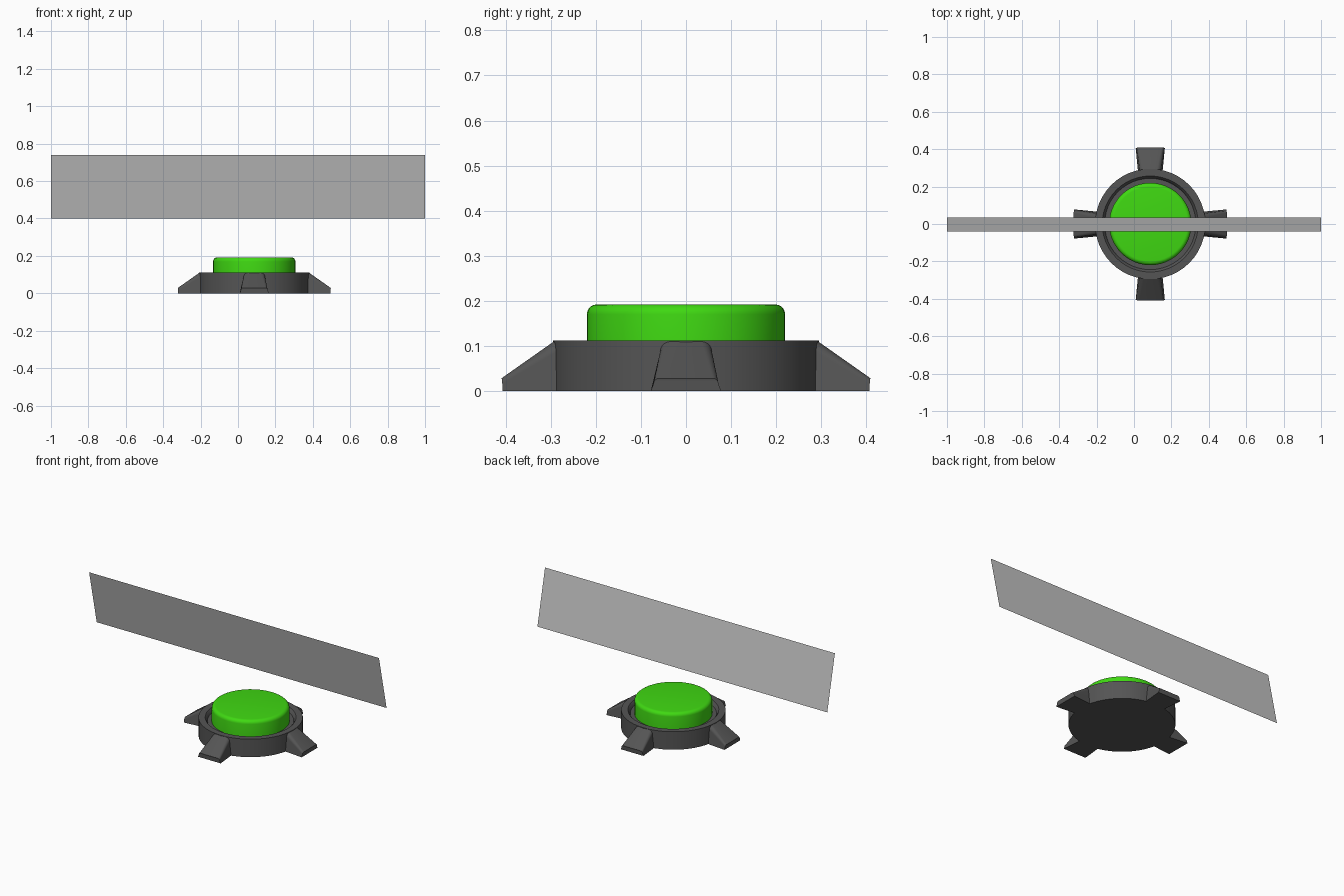
import bpy, bmesh, math

if "Cube" in bpy.data.objects:
    bpy.data.objects.remove(bpy.data.objects["Cube"])

CX = 0.087  # centre of the button assembly


def material(name, rgb):
    m = bpy.data.materials.new(name)
    m.diffuse_color = (*rgb, 1)
    m.use_nodes = True
    m.node_tree.nodes["Principled BSDF"].inputs["Base Color"].default_value = m.diffuse_color
    return m


DARK = material("dark grey", (0.09, 0.09, 0.09))
GREEN = material("bright green", (0.05, 0.69, 0.006))
GREY = material("light grey", (0.54, 0.54, 0.54))


def finish(name, bm, mat, smooth=True):
    bmesh.ops.remove_doubles(bm, verts=bm.verts, dist=1e-5)
    bmesh.ops.recalc_face_normals(bm, faces=bm.faces)
    me = bpy.data.meshes.new(name)
    bm.to_mesh(me)
    bm.free()
    me.materials.append(mat)
    ob = bpy.data.objects.new(name, me)
    bpy.context.collection.objects.link(ob)
    if smooth:
        bpy.ops.object.select_all(action='DESELECT')
        bpy.context.view_layer.objects.active = ob
        ob.select_set(True)
        bpy.ops.object.shade_smooth_by_angle(angle=math.radians(32))
    return ob


def lathe(name, profile, mat, segments):
    """Closed solid turned around z from (radius, height) points."""
    bm = bmesh.new()
    rings = [[bm.verts.new((r * math.cos(2 * math.pi * i / segments),
                            r * math.sin(2 * math.pi * i / segments), z))
              for i in range(segments)] for r, z in profile]
    for a, b in zip(rings, rings[1:]):
        for i in range(segments):
            j = (i + 1) % segments
            bm.faces.new((a[i], a[j], b[j], b[i]))
    bm.faces.new(rings[0])
    bm.faces.new(rings[-1])
    ob = finish(name, bm, mat)
    ob.location.x = CX
    return ob


def arc(cx, cz, r, steps=5):
    """Quarter circle from the side (+r) round to the top (+z)."""
    return [(cx + r * math.cos(t * math.pi / 2 / steps),
             cz + r * math.sin(t * math.pi / 2 / steps)) for t in range(steps + 1)]


# Base housing with a shallow recess around the button
lathe("base_housing", [(0.295, 0), (0.295, 0.112), (0.257, 0.112),
                       (0.25, 0.104), (0.244, 0.09), (0.20, 0.09)], DARK, 48)

# Push button with a rounded top edge
lathe("push_button", [(0.22, 0.08)] + arc(0.198, 0.17, 0.022), GREEN, 48)


def foot_section(bm, radius, height, bottom, top, corner, angle):
    """Arch-shaped cross-section wrapped on a cylinder of the given radius."""
    half = [(bottom, 0)] + [(w, z) for w, z in arc(top - corner, height - corner, corner)]
    outline = half + [(-w, z) for w, z in reversed(half)]
    c, s = math.cos(angle), math.sin(angle)
    verts = []
    for w, z in outline:
        d = math.sqrt(radius * radius - w * w)
        verts.append(bm.verts.new((d * c - w * s, d * s + w * c, z)))
    return verts


# Four sloping feet that flare outwards
for k, side in enumerate(("right", "back", "left", "front")):
    bm = bmesh.new()
    ang = k * math.pi / 2
    inner = foot_section(bm, 0.292, 0.112, 0.066, 0.057, 0.024, ang)
    outer = foot_section(bm, 0.414, 0.028, 0.078, 0.072, 0.012, ang)
    n = len(inner)
    for i in range(n):
        j = (i + 1) % n
        bm.faces.new((inner[i], inner[j], outer[j], outer[i]))
    # end caps as strips between mirrored points
    for sec in (inner, outer):
        for i in range(n // 2 - 1):
            bm.faces.new((sec[i], sec[i + 1], sec[n - 2 - i], sec[n - 1 - i]))
    finish("foot_" + side, bm, DARK).location.x = CX

# Thin floating panel, leaning towards the front
bm = bmesh.new()
bm.faces.new([bm.verts.new(p) for p in ((-1, 0.036, 0.40), (1, 0.036, 0.40),
                                        (1, -0.039, 0.74), (-1, -0.039, 0.74))])
finish("floating_panel", bm, GREY, False)
